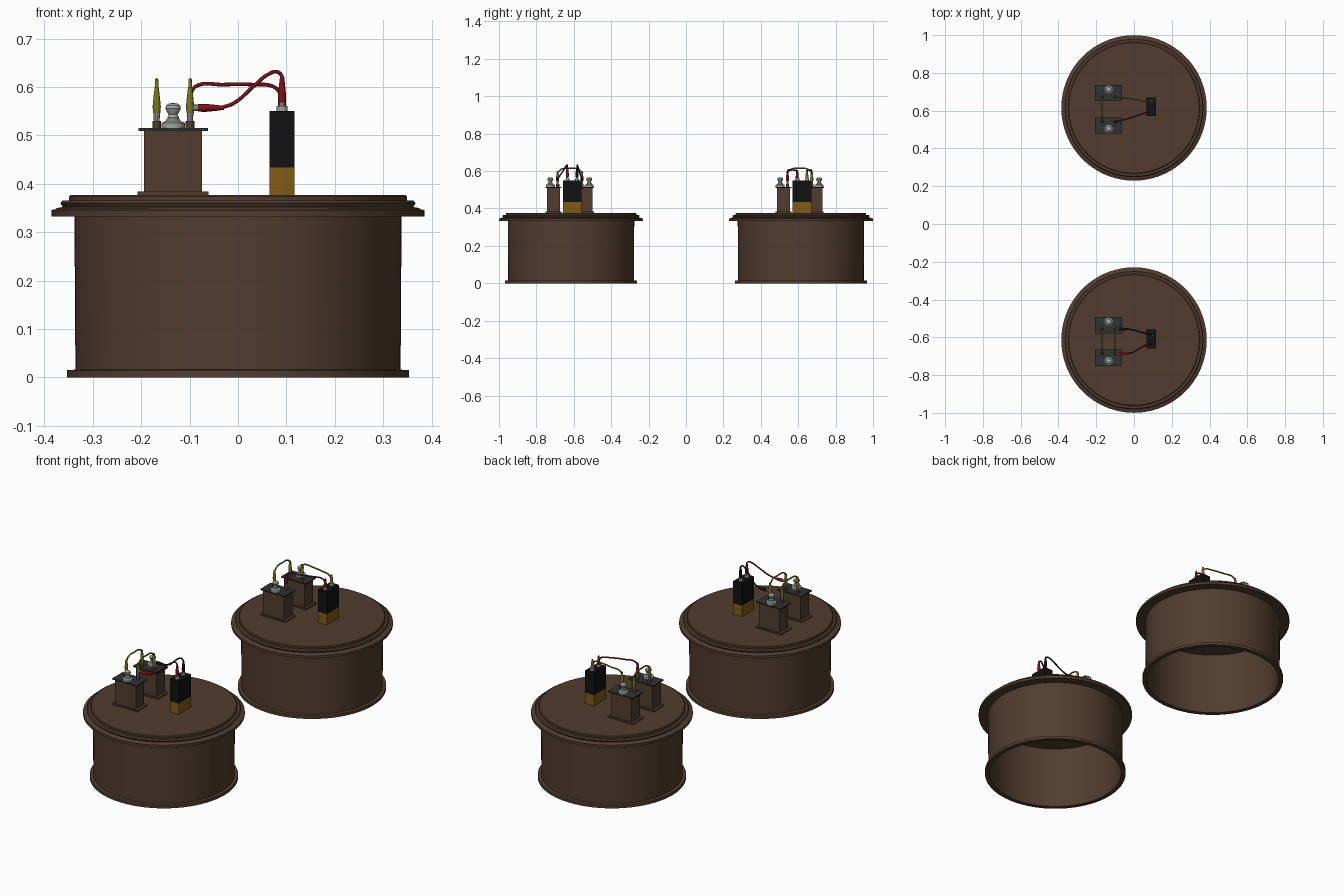
import bpy, bmesh, math
from mathutils import Vector

if "Cube" in bpy.data.objects:
    bpy.data.objects.remove(bpy.data.objects["Cube"])


def material(name, rgb):
    m = bpy.data.materials.new(name)
    m.diffuse_color = (*rgb, 1)
    m.use_nodes = True
    m.node_tree.nodes["Principled BSDF"].inputs["Base Color"].default_value = m.diffuse_color
    return m


BROWN = material("brown", (0.084, 0.046, 0.029))
GREY = material("dark grey", (0.030, 0.032, 0.034))
BLACK = material("black", (0.006, 0.006, 0.006))
GOLD = material("gold", (0.22, 0.107, 0.008))
SILVER = material("silver", (0.36, 0.38, 0.36))
RED = material("red", (0.20, 0.006, 0.009))
YELLOW = material("olive yellow", (0.20, 0.19, 0.012))


def finish(name, bm, mat, smooth=True):
    bmesh.ops.recalc_face_normals(bm, faces=bm.faces)
    me = bpy.data.meshes.new(name)
    bm.to_mesh(me)
    bm.free()
    me.materials.append(mat)
    ob = bpy.data.objects.new(name, me)
    bpy.context.collection.objects.link(ob)
    if smooth:
        bpy.ops.object.select_all(action='DESELECT')
        ob.select_set(True)
        bpy.context.view_layer.objects.active = ob
        bpy.ops.object.shade_smooth_by_angle(angle=math.radians(35))
    return ob


def box(name, mat, centre, size):
    bm = bmesh.new()
    bmesh.ops.create_cube(bm, size=1)
    for v in bm.verts:
        v.co = Vector([c + a * s for c, a, s in zip(centre, v.co, size)])
    return finish(name, bm, mat, False)


def lathe(name, mat, profile, origin, axis=(0, 0, 1), sides=16):
    """Spin (radius, height) points round the local z, then aim z along axis."""
    bm = bmesh.new()
    vs = [bm.verts.new((r, 0, h)) for r, h in profile]
    edges = [bm.edges.new(p) for p in zip(vs, vs[1:])]
    bmesh.ops.spin(bm, geom=vs + edges, cent=(0, 0, 0), axis=(0, 0, 1),
                   angle=math.tau, steps=sides, use_duplicate=False)
    bmesh.ops.remove_doubles(bm, verts=bm.verts, dist=1e-5)
    rot = Vector((0, 0, 1)).rotation_difference(Vector(axis))
    for v in bm.verts:
        v.co = rot @ v.co + Vector(origin)
    return finish(name, bm, mat)


def wire(name, mat, points):
    cu = bpy.data.curves.new(name, 'CURVE')
    cu.dimensions = '3D'
    cu.bevel_depth = 0.0038
    cu.bevel_resolution = 2
    cu.resolution_u = 8
    sp = cu.splines.new('BEZIER')
    sp.bezier_points.add(len(points) - 1)
    for b, p in zip(sp.bezier_points, points):
        b.co = p
        b.handle_left_type = b.handle_right_type = 'AUTO'
    ob = bpy.data.objects.new(name, cu)
    bpy.context.collection.objects.link(ob)
    cu.materials.append(mat)
    bpy.ops.object.select_all(action='DESELECT')
    ob.select_set(True)
    bpy.context.view_layer.objects.active = ob
    bpy.ops.object.convert(target='MESH')
    bpy.ops.object.shade_smooth()


def clip(name, mat, origin, axis=(0, 0, 1)):
    """Metal jaw with a tapered coloured sleeve."""
    lathe(name + "_jaw", SILVER, [(0, 0), (0.006, 0), (0.007, 0.02), (0, 0.02)], origin, axis, 10)
    lathe(name + "_sleeve", mat, [(0, 0.016), (0.0075, 0.016), (0.0085, 0.03), (0.006, 0.055),
                                  (0.004, 0.07), (0, 0.07)], origin, axis, 12)


DRUM = [(0, 0.377), (0.345, 0.377), (0.349, 0.374), (0.349, 0.366), (0.362, 0.366),
        (0.367, 0.36), (0.362, 0.352), (0.374, 0.350), (0.378, 0.347), (0.385, 0.346),
        (0.385, 0.333), (0.338, 0.333), (0.336, 0.016), (0.353, 0.015), (0.353, 0.0),
        (0.33, 0.0), (0.33, 0.333), (0, 0.333)]
BULB = [(0, 0.018), (0.011, 0.018), (0.012, 0.024), (0.009, 0.03), (0.013, 0.036),
        (0.016, 0.043), (0.0145, 0.049), (0.009, 0.053), (0, 0.054)]
HOLDER = [(0, 0), (0.024, 0), (0.024, 0.012), (0.015, 0.016), (0.013, 0.02), (0, 0.02)]
LEFT, RIGHT, BX = -0.168, -0.099, 0.091
MID = -0.134


def station(label, cy):
    """Drum, two lamp stands and a battery."""
    lathe(label + "_drum", BROWN, DRUM, (0, cy, 0), sides=72)
    for side, s, y in (("front", 1, cy - 0.093), ("back", -1, cy + 0.079)):
        n = f"{label}_{side}_"
        box(n + "stand", BROWN, (MID, y, 0.445), (0.12, 0.07, 0.136))
        box(n + "stand_foot", BROWN, (MID, y, 0.380), (0.147, 0.085, 0.008))
        box(n + "stand_top", GREY, (MID, y, 0.5125), (0.143, 0.086, 0.006))
        lathe(n + "lamp_holder", SILVER, HOLDER, (MID, y - s * 0.018, 0.514))
        lathe(n + "lamp_bulb", SILVER, BULB, (MID, y - s * 0.018, 0.513))
        for x in (LEFT, RIGHT):
            lathe(n + "terminal", BROWN, [(0, 0), (0.009, 0), (0.009, 0.015), (0, 0.015)],
                  (x, y + s * 0.021, 0.515), sides=12)
            lathe(n + "terminal_pin", SILVER, [(0, 0), (0.005, 0), (0.005, 0.02), (0, 0.02)],
                  (x, y + s * 0.021, 0.528), sides=10)
    by = cy + 0.006
    box(label + "_battery_top", BLACK, (BX, by, 0.492), (0.052, 0.1, 0.116))
    box(label + "_battery_base", GOLD, (BX, by, 0.4055), (0.052, 0.1, 0.057))
    for y in (by - 0.026, by + 0.026):
        lathe(label + "_battery_terminal", SILVER, [(0, 0), (0.011, 0), (0.011, 0.011), (0, 0.011)],
              (BX, y, 0.55), sides=16)
    # inner terminal rows (front, back) and battery terminals (front, back)
    return cy - 0.072, cy + 0.058, by - 0.026, by + 0.026


def link(name, x, y0, y1):
    """Arched lead between the two lamp stands."""
    for y in (y0, y1):
        clip(name + "_clip", YELLOW, (x, y, 0.53))
    wire(name, YELLOW, [(x, y0, 0.592), (x, y0 + 0.02, 0.61), (x, (y0 + y1) / 2, 0.614),
                        (x, y1 - 0.02, 0.61), (x, y1, 0.592)])


# Parallel circuit on the front drum
f, b, bf, bb = station("parallel", -0.6145)
link("left_link_wire", LEFT, f, b)
link("right_link_wire", RIGHT, f, b)
for name, mat, y, yb in (("red_lead", RED, f, bf), ("black_lead", BLACK, b, bb)):
    clip(name + "_lamp_clip", mat, (RIGHT, y, 0.557), (1, 0, 0))
    clip(name + "_battery_clip", mat, (BX, yb, 0.552))
    lerp = lambda t: y + (yb - y) * t
    wire(name, mat, [(-0.036, y, 0.557), (-0.01, lerp(0.12), 0.566), (0.035, lerp(0.6), 0.604),
                     (0.062, lerp(0.85), 0.626), (0.082, lerp(1), 0.631), (0.092, yb, 0.618),
                     (BX, yb, 0.60)])

# Series circuit on the back drum
f, b, bf, bb = station("series", 0.6145)
link("series_link_wire", LEFT, f, b)
for name, mat, y, yb in (("series_red_lead", RED, f, bf), ("series_yellow_lead", YELLOW, b, bb)):
    clip(name + "_lamp_clip", mat, (RIGHT, y, 0.53))
    clip(name + "_battery_clip", mat, (BX, yb, 0.535))
    lerp = lambda t: y + (yb - y) * t
    wire(name, mat, [(RIGHT, y, 0.585), (-0.088, lerp(0.04), 0.601), (-0.03, lerp(0.3), 0.605),
                     (0.03, lerp(0.7), 0.605), (0.075, lerp(0.97), 0.6), (BX, yb, 0.583)])
